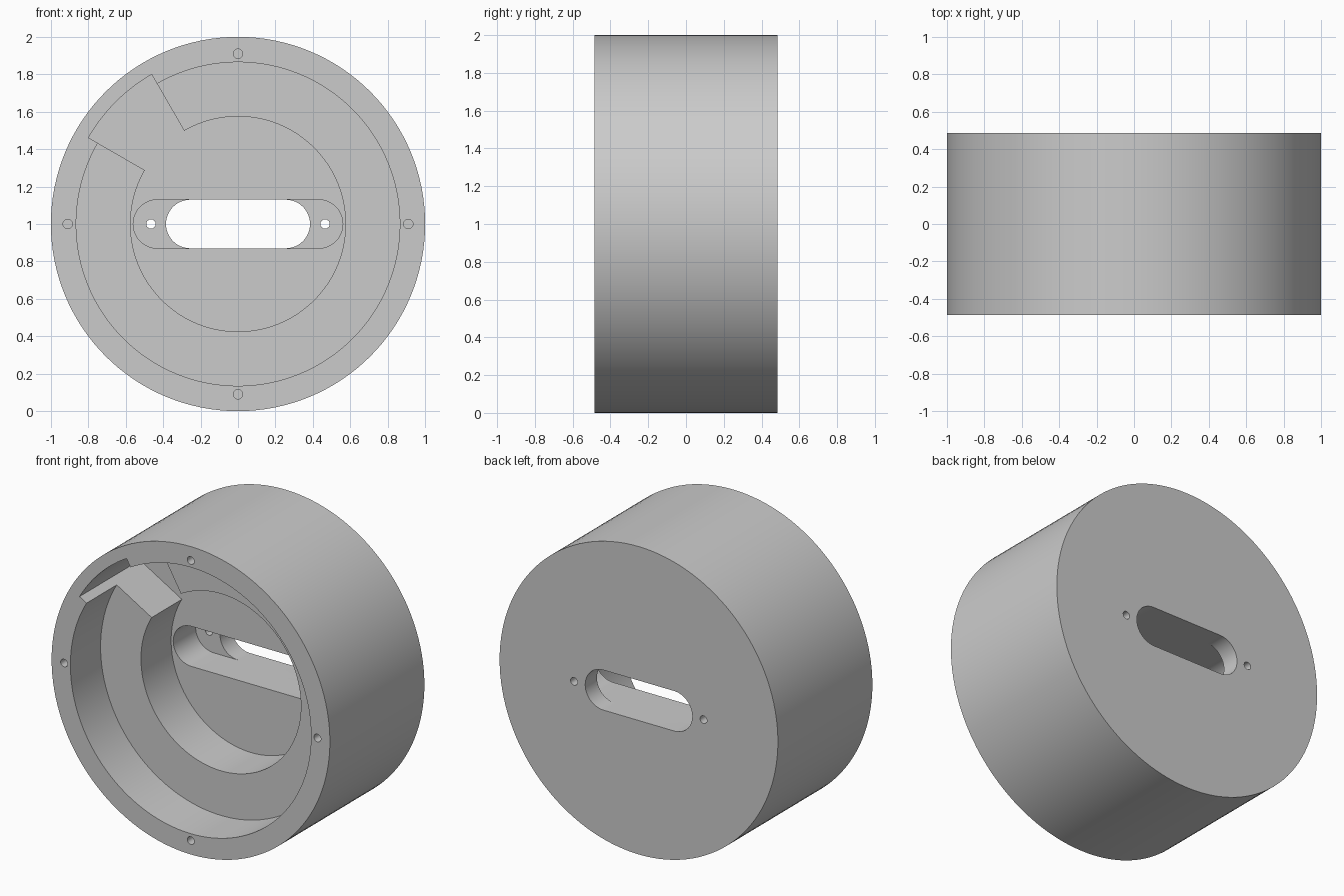
import bpy, bmesh
from math import cos, sin, radians

if "Cube" in bpy.data.objects:
    bpy.data.objects.remove(bpy.data.objects["Cube"])

HALF = 0.485           # half the depth of the housing
FRONT, BACK = -HALF, HALF
CZ = 1.0               # height of the axis

grey = bpy.data.materials.new("plain grey")
grey.use_nodes = True
colour = (0.6, 0.6, 0.6, 1)
grey.diffuse_color = colour
grey.node_tree.nodes["Principled BSDF"].inputs["Base Color"].default_value = colour


def arc(radius, start, end, steps, cx=0.0, cz=0.0):
    """Points along an arc in the x-z plane, ends included."""
    angles = [radians(start + (end - start) * i / steps) for i in range(steps + 1)]
    return [(cx + radius * cos(a), cz + radius * sin(a)) for a in angles]


def circle(radius, steps, cx=0.0, cz=0.0):
    return arc(radius, 0, 360, steps, cx, cz)[:-1]


def slot(half_length, radius):
    c = half_length - radius
    return arc(radius, -90, 90, 24, c) + arc(radius, 90, 270, 24, -c)


def prism(name, outline, y0, y1):
    """Extrude an x-z outline from y0 to y1."""
    bm = bmesh.new()
    face = bm.faces.new([bm.verts.new((x, y0, z + CZ)) for x, z in outline])
    ext = bmesh.ops.extrude_face_region(bm, geom=[face])
    verts = [v for v in ext["geom"] if isinstance(v, bmesh.types.BMVert)]
    bmesh.ops.translate(bm, verts=verts, vec=(0, y1 - y0, 0))
    bmesh.ops.recalc_face_normals(bm, faces=bm.faces)
    mesh = bpy.data.meshes.new(name)
    bm.to_mesh(mesh)
    bm.free()
    mesh.materials.append(grey)
    obj = bpy.data.objects.new(name, mesh)
    bpy.context.collection.objects.link(obj)
    return obj


housing = prism("round_housing", circle(1.0, 128), FRONT, BACK)
bpy.context.view_layer.objects.active = housing
housing.select_set(True)


def cut(name, outline, y0, y1):
    """Subtract a prism from the housing."""
    cutter = prism(name, outline, y0, y1)
    cutter.hide_render = True
    mod = housing.modifiers.new(name, "BOOLEAN")
    mod.operation = "DIFFERENCE"
    mod.solver = "EXACT"
    mod.object = cutter
    bpy.ops.object.modifier_apply(modifier=mod.name)
    bpy.data.objects.remove(cutter)


OPEN = FRONT - 0.1
# wide shallow recess
cut("recess", circle(0.865, 128), OPEN, FRONT + 0.31)
# deeper bore with the wedge-shaped notch at the upper right
cut("bore", arc(0.575, 150, 480, 110) + arc(0.923, 120, 150, 12), OPEN, FRONT + 0.62)
# long slot pocket, then the shorter slot through the back wall
cut("slot_pocket", slot(0.56, 0.13), OPEN, FRONT + 0.85)
cut("through_slot", slot(0.385, 0.13), FRONT + 0.7, BACK + 0.1)

# screw holes through the back wall
for side in (-1, 1):
    cut("back_screw_hole", circle(0.025, 24, side * 0.465), FRONT + 0.7, BACK + 0.1)
# blind screw holes around the front rim
for x, z in ((1, 0), (0, 1), (-1, 0), (0, -1)):
    cut("rim_screw_hole", circle(0.025, 24, x * 0.91, z * 0.91), OPEN, FRONT + 0.2)

bpy.ops.object.shade_smooth_by_angle(angle=radians(30))
